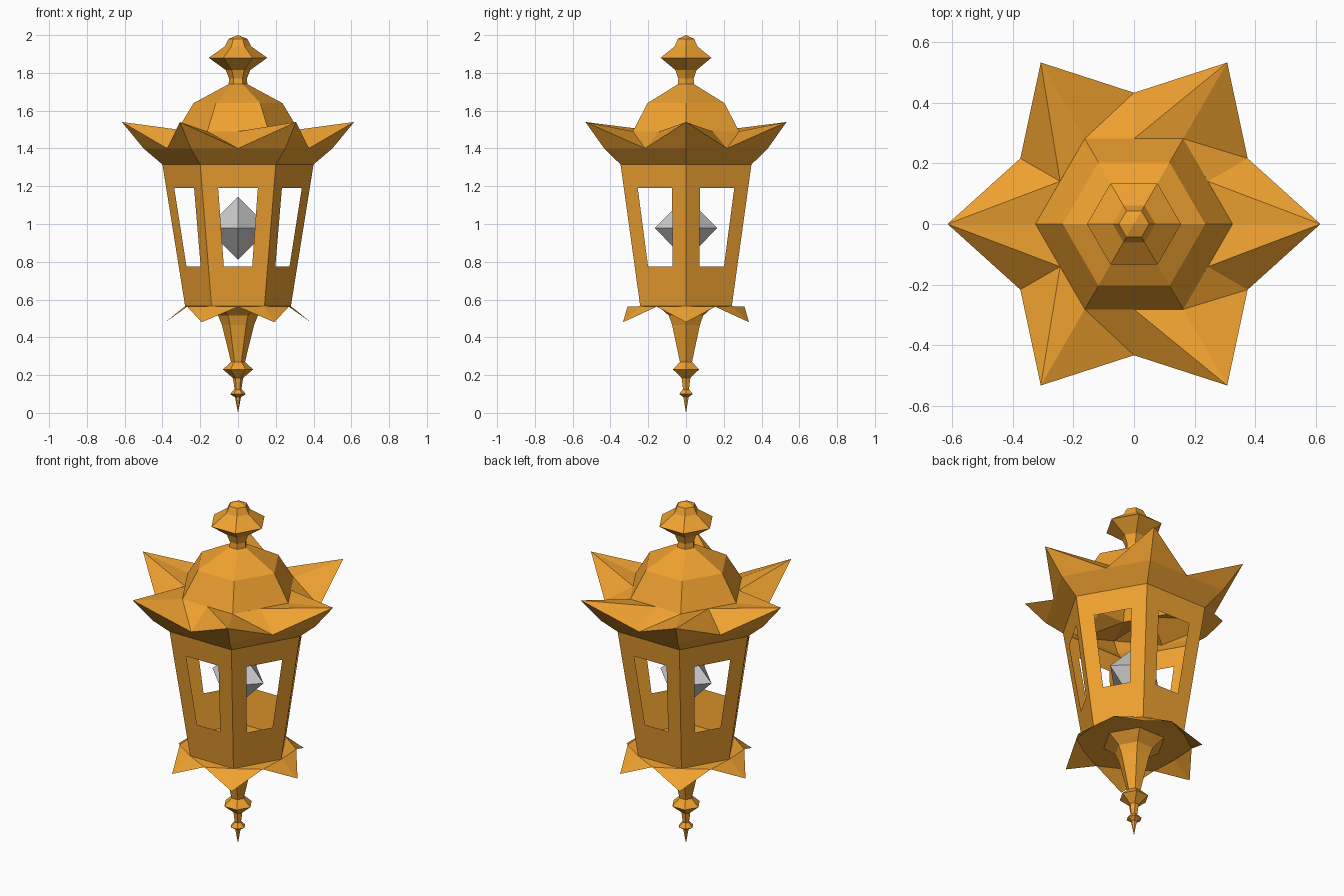
import bpy, bmesh
from math import cos, sin, radians
from mathutils import Vector

if "Cube" in bpy.data.objects:
    bpy.data.objects.remove(bpy.data.objects["Cube"])

brass = bpy.data.materials.new("brass")
brass.diffuse_color = (0.87, 0.36, 0.03, 1)
brass.use_nodes = True
brass.node_tree.nodes["Principled BSDF"].inputs["Base Color"].default_value = brass.diffuse_color


def pt(r, deg, z):
    return Vector((r * cos(radians(deg)), r * sin(radians(deg)), z))


def make(name, faces, mat=brass):
    """Mesh object from a list of polygons given as points."""
    bm = bmesh.new()
    for f in faces:
        bm.faces.new([bm.verts.new(p) for p in f])
    bmesh.ops.remove_doubles(bm, verts=bm.verts, dist=0.0005)
    bmesh.ops.recalc_face_normals(bm, faces=bm.faces)
    mesh = bpy.data.meshes.new(name)
    bm.to_mesh(mesh)
    bm.free()
    if mat:
        mesh.materials.append(mat)
    ob = bpy.data.objects.new(name, mesh)
    bpy.context.collection.objects.link(ob)
    return ob


def lathe(name, profile, sides=6, mat=brass):
    """Faceted turned part from (radius, z) pairs; zero radius closes to a point."""
    faces = []
    for (r0, z0), (r1, z1) in zip(profile, profile[1:]):
        for i in range(sides):
            a, b = i * 360 / sides, (i + 1) * 360 / sides
            f = [pt(r0, a, z0)]
            if r0:
                f.append(pt(r0, b, z0))
            f.append(pt(r1, b, z1))
            if r1:
                f.append(pt(r1, a, z1))
            faces.append(f)
    return make(name, faces, mat)


# Domed roof with finial, and the pendant below
lathe("roof", [(0.325, 1.49), (0.235, 1.64), (0.05, 1.74)])
lathe("finial", [(0.05, 1.74), (0.047, 1.77), (0.065, 1.815), (0.155, 1.88),
                 (0.07, 1.94), (0.05, 1.98), (0, 2.0)])
lathe("pendant", [(0.17, 0.565), (0.105, 0.515), (0.085, 0.465), (0.037, 0.27),
                  (0.08, 0.23), (0.027, 0.185), (0.018, 0.125), (0.042, 0.1),
                  (0.016, 0.083), (0, 0)])

# Lamp inside
lathe("lamp", [(0, 0.81), (0.165, 0.978), (0, 1.145)], 4, None)

# Tapered cage: six panels, each with a window
panels = []
for i in range(6):
    a = i * 60
    outer = [pt(0.28, a, 0.565), pt(0.28, a + 60, 0.565),
             pt(0.40, a + 60, 1.315), pt(0.40, a, 1.315)]
    inner = []
    for z, half, s in ((0.775, 0.075, -1), (0.775, 0.075, 1),
                       (1.19, 0.105, 1), (1.19, 0.105, -1)):
        r = 0.28 + 0.12 * (z - 0.565) / 0.75
        mid = pt(r * cos(radians(30)), a + 30, z)
        inner.append(mid + s * half * pt(1, a + 120, 0))
    for k in range(4):
        n = (k + 1) % 4
        panels.append([outer[k], outer[n], inner[n], inner[k]])
make("cage", panels)

# Crown of six upturned points around the roof
crown = []
for i in range(6):
    a, b = i * 60, i * 60 + 60
    m = a + 30
    if i >= 3:                      # the back half mirrors the front half
        a, b = b, a
    Ka, Kb = pt(0.5, a, 1.40), pt(0.5, b, 1.40)
    Ta, Tb = pt(0.615, a, 1.54), pt(0.615, b, 1.54)
    Ca, Cb = pt(0.325, a, 1.49), pt(0.325, b, 1.49)
    V, M = pt(0.433, m, 1.40), pt(0.2815, m, 1.49)
    crown += [[pt(0.4, a, 1.315), pt(0.4, b, 1.315), Kb, V, Ka],
              [Ka, V, Ta], [Kb, Tb, V], [Ta, V, M], [Ta, M, Ca]]
    if i in (2, 3):
        crown += [[Tb, M, V], [Tb, Cb, M]]
    else:
        crown += [[V, Cb, M], [V, Tb, Cb]]
make("crown", crown)

# Skirt of six drooping points under the cage
skirt = []
for i in range(6):
    a, b = i * 60, i * 60 + 60
    Ca, Cb = pt(0.28, a, 0.565), pt(0.28, b, 0.565)
    Ta, Tb = pt(0.385, a, 0.48), pt(0.385, b, 0.48)
    Ia, Ib = pt(0.17, a, 0.565), pt(0.17, b, 0.565)
    V = pt(0.31, a + 30, 0.562)
    skirt += [[Ca, Ta, V], [Cb, V, Tb], [Ca, V, Cb], [Ca, Cb, Ib, Ia]]
make("skirt", skirt)
